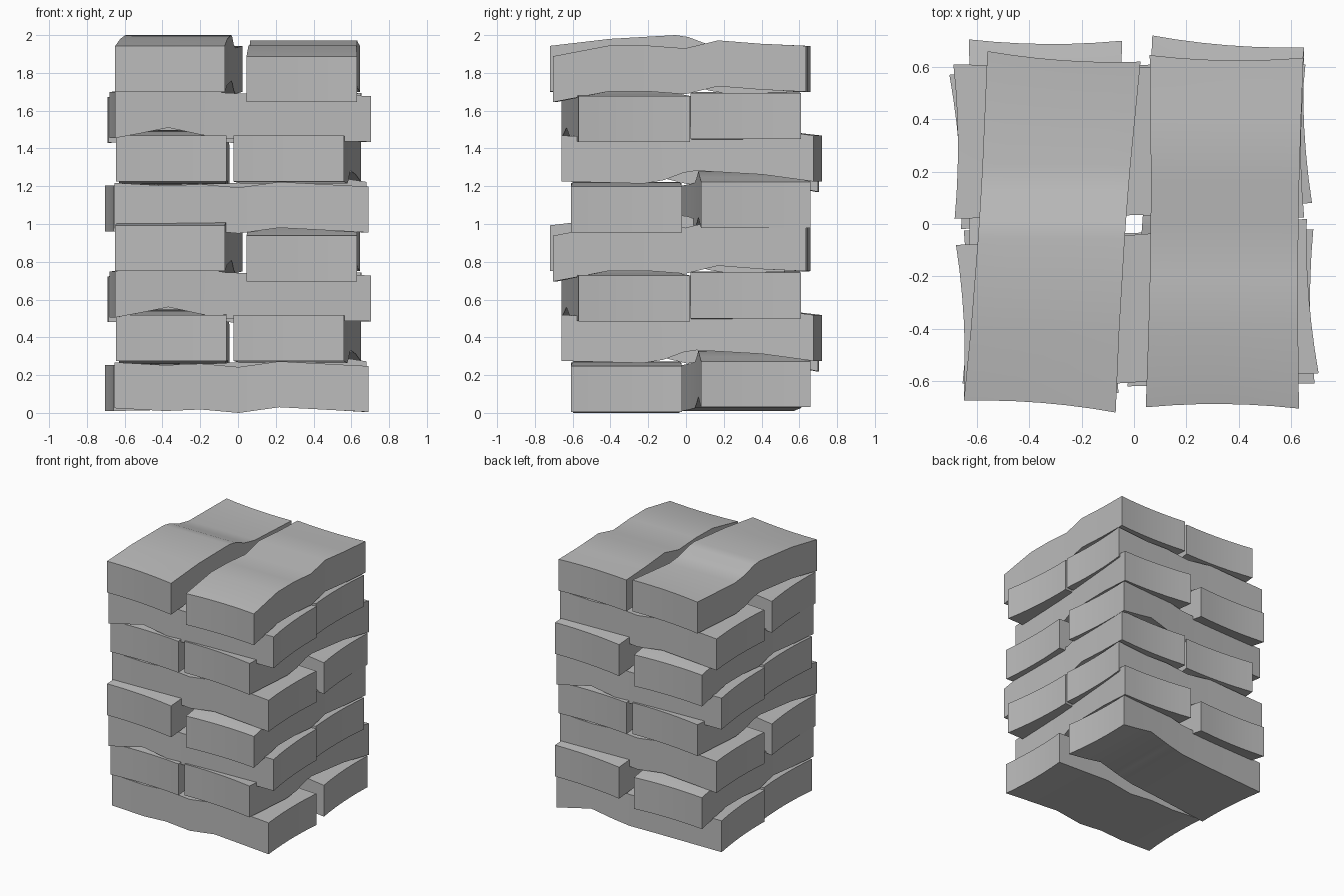
import bpy, bmesh, math
from mathutils import Matrix

if "Cube" in bpy.data.objects:
    bpy.data.objects.remove(bpy.data.objects["Cube"])

grey = bpy.data.materials.new("plain_grey")
grey.diffuse_color = (0.5, 0.5, 0.5, 1)
grey.use_nodes = True
grey.node_tree.nodes["Principled BSDF"].inputs["Base Color"].default_value = grey.diffuse_color

THICK = 0.243     # plank thickness
STEP = 0.475      # rise of one crossed pair of layers
ACROSS = 6        # divisions across a plank
BOW = 0.015       # how far the plank ends curve inwards
PINCH = 0.011     # how far the plank sides curve inwards


def mix(a, b, t):
    return a + (b - a) * t


def make_plank(name, along_x, corners, profile, turn, lift):
    """Warped plank. corners: (along, across) of start low, start high, end low,
    end high; profile: (fraction of length, underside height)."""
    s_lo, s_hi, e_lo, e_hi = corners
    bm = bmesh.new()
    rows = []
    for t, z in profile:
        bottom, top = [], []
        side = PINCH * math.sin(math.pi * t)
        for j in range(ACROSS + 1):
            s = j / ACROSS
            bow = BOW * (1 - (2 * s - 1) ** 2) * (1 - 2 * t)
            # keep the middle rows square, only the ends are slanted
            start, end = mix(s_lo[0], s_hi[0], s), mix(e_lo[0], e_hi[0], s)
            if 0 < t < 1:
                start, end = (s_lo[0] + s_hi[0]) / 2, (e_lo[0] + e_hi[0]) / 2
                bow = 0
            q = mix(start, end, t) + bow
            w = mix(mix(s_lo[1], e_lo[1], t) + side, mix(s_hi[1], e_hi[1], t) - side, s)
            x, y = (q, w) if along_x else (w, q)
            bottom.append(bm.verts.new((x, y, z)))
            top.append(bm.verts.new((x, y, z + THICK)))
        rows.append(bottom + top[::-1])     # closed ring around the plank
    n = len(rows[0])
    for a, b in zip(rows, rows[1:]):
        for k in range(n):
            bm.faces.new((a[k], a[(k + 1) % n], b[(k + 1) % n], b[k]))
    for r in (rows[0], rows[-1]):           # end faces
        for k in range(ACROSS):
            bm.faces.new((r[k], r[k + 1], r[n - 2 - k], r[n - 1 - k]))
    bmesh.ops.recalc_face_normals(bm, faces=bm.faces)
    bm.transform(Matrix.Translation((0, 0, lift)) @ Matrix.Rotation(turn, 4, 'Z'))
    me = bpy.data.meshes.new(name)
    bm.to_mesh(me)
    bm.free()
    me.materials.append(grey)
    ob = bpy.data.objects.new(name, me)
    bpy.context.collection.objects.link(ob)
    bpy.context.view_layer.objects.active = ob
    ob.select_set(True)
    bpy.ops.object.shade_smooth_by_angle(angle=math.radians(30))
    ob.select_set(False)


def stack(name, along_x, corners, profile):
    """Four copies up the tower, each half a turn from the one below."""
    for level in range(4):
        half = (level + (0 if along_x else 1)) % 2
        make_plank(f"{name}_{level + 1}", along_x, corners, profile,
                   math.pi * half, level * STEP)


# back plank of the bottom layer
stack("humped_cross_plank", True,
      ((-.66, -.02), (-.705, .57), (.68, .08), (.65, .66)),
      ((0, .01), (.38, .02), (.55, .025), (.65, .047), (.78, .085), (.89, .055), (1, .03)))

# front plank of the bottom layer
stack("flat_cross_plank", True,
      ((-.655, -.61), (-.65, -.025), (.69, -.61), (.685, -.02)),
      ((0, .025), (.2, .01), (.34, .018), (.49, 0), (.65, .03), (.86, .015), (1, .005)))

# left plank of the top layer
stack("humped_long_plank", False,
      ((-.675, -.65), (-.72, -.07), (.66, -.56), (.62, .025)),
      ((0, .275), (.22, .312), (.48, .332), (.53, .322), (.61, .282), (.69, .264), (1, .275)))

# right plank of the top layer
stack("wavy_long_plank", False,
      ((-.70, .045), (-.705, .63), (.645, .06), (.635, .647)),
      ((0, .22), (.22, .277), (.37, .277), (.52, .262), (.65, .304), (.82, .286), (1, .275)))
